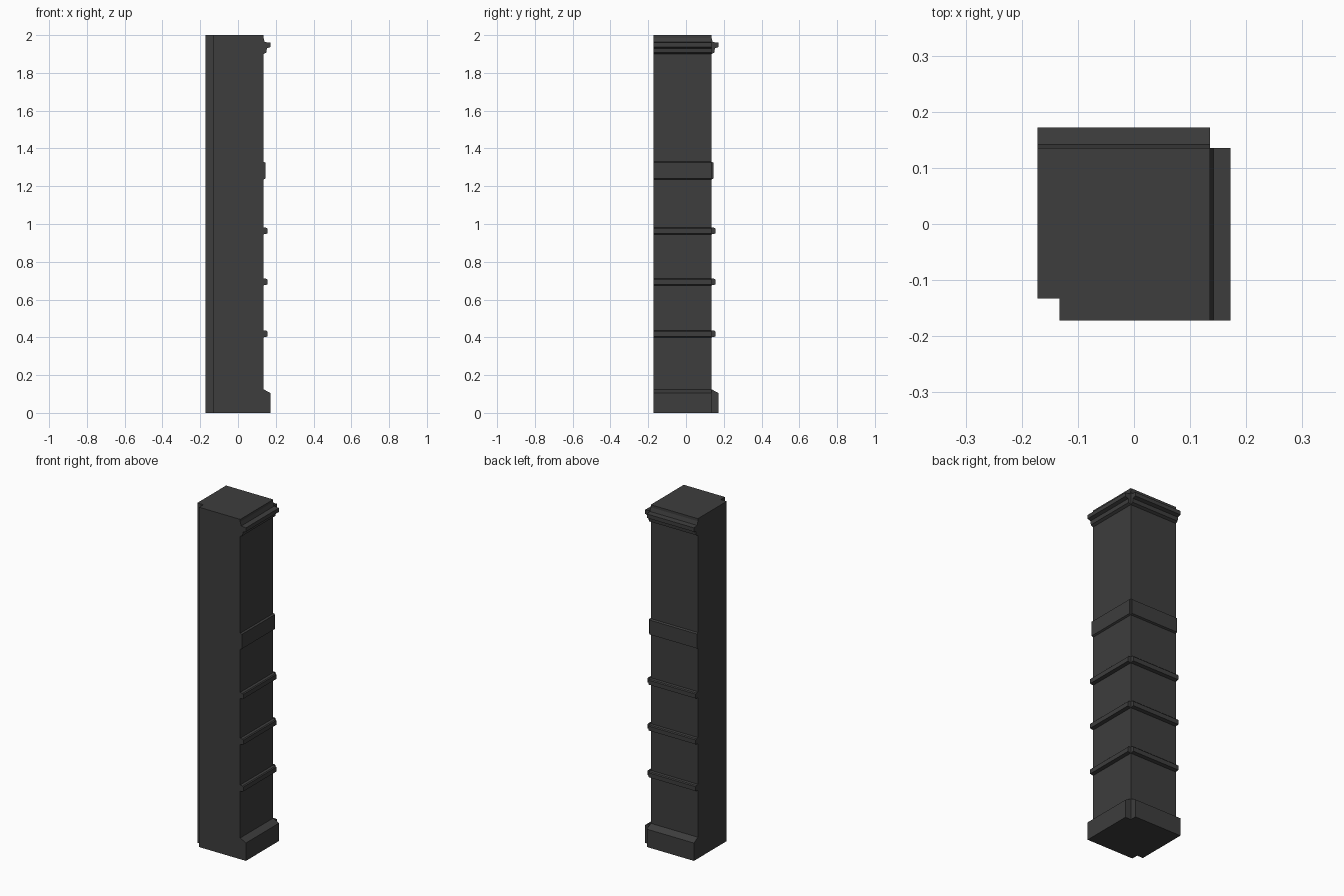
import bpy
import bmesh

if "Cube" in bpy.data.objects:
    bpy.data.objects.remove(bpy.data.objects["Cube"])

LOW, FACE, NOTCH = -0.172, 0.135, -0.133

stone = bpy.data.materials.new("dark_grey_stone")
stone.use_nodes = True
stone.diffuse_color = (0.047, 0.047, 0.047, 1)
stone.node_tree.nodes["Principled BSDF"].inputs["Base Color"].default_value = (0.047, 0.047, 0.047, 1)


def prism(name, outline, shift):
    """Sweep a closed outline of 3D points along a vector."""
    bm = bmesh.new()
    face = bm.faces.new([bm.verts.new(p) for p in outline])
    grown = bmesh.ops.extrude_face_region(bm, geom=[face])["geom"]
    moved = [v for v in grown if isinstance(v, bmesh.types.BMVert)]
    bmesh.ops.translate(bm, verts=moved, vec=shift)
    bmesh.ops.recalc_face_normals(bm, faces=bm.faces)
    mesh = bpy.data.meshes.new(name)
    bm.to_mesh(mesh)
    bm.free()
    mesh.materials.append(stone)
    obj = bpy.data.objects.new(name, mesh)
    bpy.context.collection.objects.link(obj)


def trim(name, profile):
    """Run a moulding profile (reach, height) along the +x and +y faces."""
    length = FACE - LOW
    prism("side_" + name, [(r, LOW, z) for r, z in profile], (0, length, 0))
    prism("back_" + name, [(LOW, r, z) for r, z in profile], (length, 0, 0))


# Square shaft with a rebated front corner
prism("shaft", [(LOW, NOTCH, 0), (NOTCH, NOTCH, 0), (NOTCH, LOW, 0),
                (FACE, LOW, 0), (FACE, FACE, 0), (LOW, FACE, 0)], (0, 0, 2))

# Plinth with a sloped top
trim("plinth", [(FACE, 0), (0.172, 0), (0.172, 0.105), (FACE, 0.125)])

# Three narrow string courses
for i, z in enumerate((0.4, 0.675, 0.945)):
    trim(f"string_course_{i + 1}", [(FACE, z), (0.155, z + 0.004), (0.155, z + 0.03),
                                    (0.15, z + 0.035), (FACE, z + 0.037)])

# Wide flat band
trim("wide_band", [(FACE, 1.235), (0.145, 1.24), (0.145, 1.325), (FACE, 1.33)])

# Stepped cornice
trim("cornice", [(FACE, 1.9), (0.15, 1.908), (0.153, 1.93), (0.172, 1.937),
                 (0.172, 1.96), (0.142, 1.963), (FACE, 1.985)])
